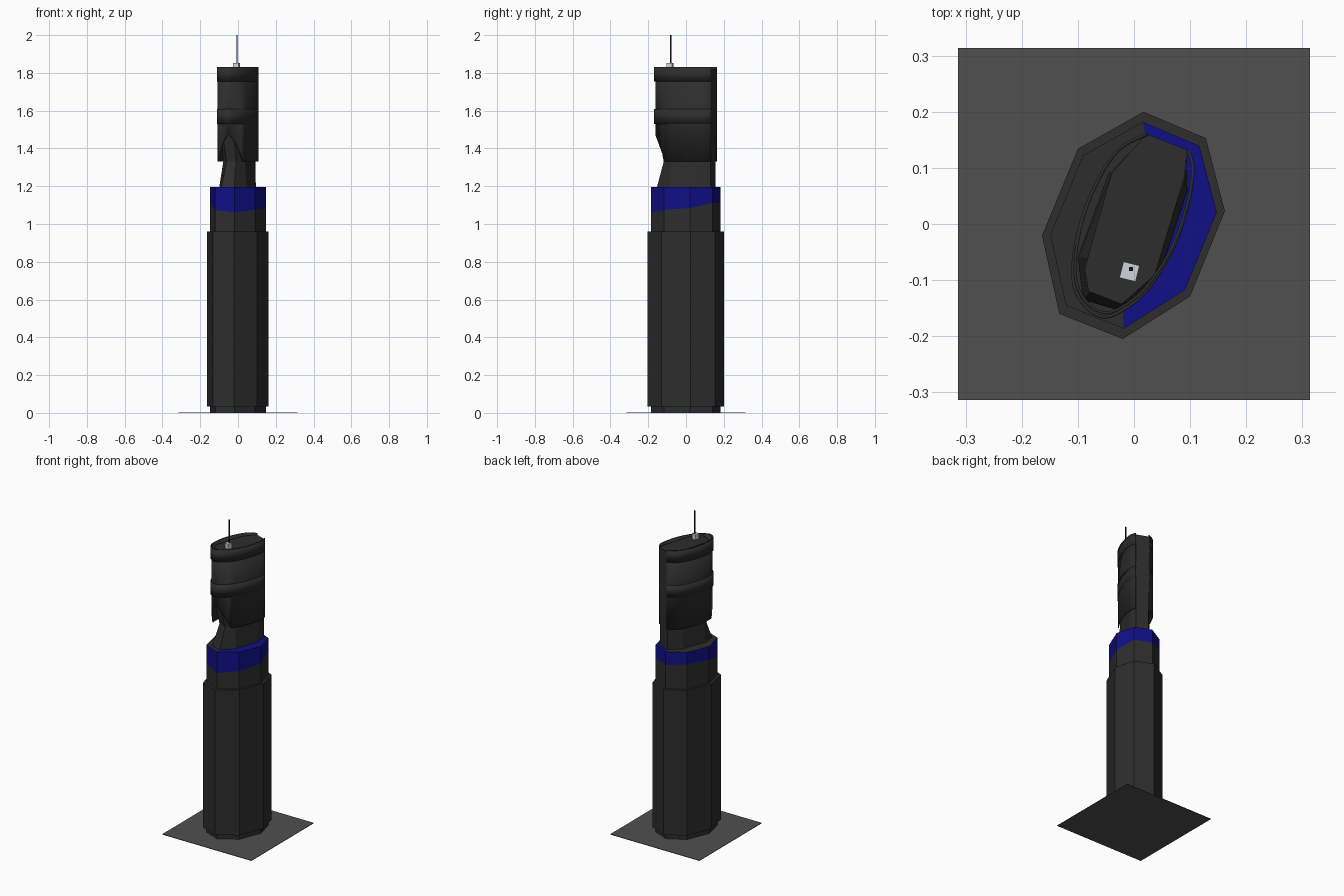
import bpy, bmesh, math
from mathutils import Vector

if "Cube" in bpy.data.objects:
    bpy.data.objects.remove(bpy.data.objects["Cube"])


def material(name, r, g, b):
    m = bpy.data.materials.new(name)
    m.diffuse_color = (r, g, b, 1)
    m.use_nodes = True
    m.node_tree.nodes["Principled BSDF"].inputs["Base Color"].default_value = m.diffuse_color
    return m


DARK = material("dark_cladding", 0.026, 0.026, 0.026)
BLUE = material("deep_blue", 0.005, 0.005, 0.24)
PAVING = material("grey_paving", 0.08, 0.08, 0.08)
LIGHT = material("light_grey", 0.65, 0.67, 0.68)
BLACK = material("black_metal", 0.008, 0.008, 0.008)


def at(pts, z, s=1.0):
    """Scaled outline lifted to height z (a number or one per point)."""
    zs = z if isinstance(z, list) else [z] * len(pts)
    return [(x * s, y * s, h) for (x, y), h in zip(pts, zs)]


def loft(name, rings, mats, closed=True, bottom=True, top=True, thick=0):
    """Skin between rings of equal point count."""
    bm = bmesh.new()
    rows = [[bm.verts.new(p) for p in ring] for ring in rings]
    n = len(rows[0])
    for a, b in zip(rows, rows[1:]):
        for i in range(n if closed else n - 1):
            j = (i + 1) % n
            bm.faces.new((a[i], a[j], b[j], b[i]))
    if closed and bottom:
        bm.faces.new(rows[0])
    if closed and top:
        bm.faces.new(rows[-1])
    if closed:
        bmesh.ops.recalc_face_normals(bm, faces=bm.faces)
    else:
        bmesh.ops.reverse_faces(bm, faces=[f for f in bm.faces
                                           if f.normal.dot(f.calc_center_median()) < 0])
    me = bpy.data.meshes.new(name)
    bm.to_mesh(me)
    bm.free()
    ob = bpy.data.objects.new(name, me)
    bpy.context.collection.objects.link(ob)
    for m in mats:
        me.materials.append(m)
    if thick:
        mod = ob.modifiers.new("thickness", "SOLIDIFY")
        mod.thickness = thick
        mod.offset = -1
    return ob


def smooth(ob):
    bpy.ops.object.select_all(action="DESELECT")
    ob.select_set(True)
    bpy.context.view_layer.objects.active = ob
    bpy.ops.object.shade_smooth_by_angle(angle=math.radians(30))


def square(cx, cy, r, turn=0.0):
    return [(cx + r * math.cos(turn + math.pi * (k / 2 + .25)),
             cy + r * math.sin(turn + math.pi * (k / 2 + .25))) for k in range(4)]


# Ground plate
plaza = square(0, 0, 0.314 * math.sqrt(2))
loft("plaza_plate", [at(plaza, 0), at(plaza, 0.003)], [PAVING])

# Eight-sided lower tower with recessed foot and shoulder
OCT = [(.017, .2), (.128, .153), (.162, .023), (.1, -.129),
       (-.02, -.205), (-.133, -.16), (-.164, -.021), (-.1, .134)]
IN = 0.91
loft("lower_tower", [at(OCT, .003, IN), at(OCT, .035, IN), at(OCT, .035),
                     at(OCT, .96), at(OCT, .96, IN)], [DARK])
band_z = [1.11, 1.11, 1.085, 1.075, 1.06, 1.075, 1.11, 1.12]
loft("shoulder", [at(OCT, .96, IN), at(OCT, band_z, IN)], [DARK], top=False, bottom=False)

# Blue crown band, with its terrace blue on the right half
NECK = [(.022, .155), (.093, .13), (.095, .06), (.045, -.09),
        (-.02, -.155), (-.09, -.135), (-.1, -.06), (-.045, .09)]
band = loft("blue_band", [at(OCT, band_z, IN), at(OCT, 1.195, IN), at(NECK, 1.195)],
            [BLUE, DARK], bottom=False, top=False)
for f in band.data.polygons:
    c = f.center
    if abs(f.normal.z) > .7 and c.x < .35 * c.y + .0 and c.x < 0.05:
        f.material_index = 1

# Faceted core, pinched at the neck
WAIST = [(.022, .157), (.093, .13), (.09, .08), (.037, -.08),
         (-.01, -.118), (-.06, -.1), (-.078, -.06), (-.04, .09)]
ROOF = [(.022, .161), (.095, .132), (.09, .084), (.037, -.091),
        (-.022, -.143), (-.081, -.12), (-.088, -.08), (-.04, .09)]
loft("tower_core", [at(NECK, 1.19), at(WAIST, 1.33), at(ROOF, 1.47), at(ROOF, 1.82)], [DARK])

# Curved shell outline, open at the back facet
KEYS = [(.022, .163), (-.03, .134), (-.071, .071), (-.101, -.009), (-.112, -.089),
        (-.097, -.139), (-.058, -.168), (-.017, -.155), (.028, -.116),
        (.072, -.045), (.099, .036), (.108, .098), (.099, .132)]


def curve_through(keys, steps):
    k = [Vector(p) for p in [keys[0]] + keys + [keys[-1]]]
    out = []
    for i in range(1, len(k) - 2):
        a, b, c, d = k[i - 1:i + 3]
        for s in range(steps):
            t = s / steps
            p = .5 * (2 * b + (c - a) * t + (2 * a - 5 * b + 4 * c - d) * t * t
                      + (3 * b - a - 3 * c + d) * t ** 3)
            out.append((p.x, p.y))
    return out + [keys[-1]]


COLLAR = curve_through(KEYS, 5)
SHELL = []
for x, y in COLLAR:
    s = .955 + .044 * min(1, max(0, (y + .1) / .2))   # collars fade towards the back
    SHELL.append((x * s, y * s))

# Shell with the front lower edge cut away on a slope
cut = [1.33 + max(0, -y * 1.045 - .115) * 2.6 for x, y in SHELL]
smooth(loft("curved_shell", [at(SHELL, cut), at(SHELL, 1.83)], [DARK], closed=False, thick=.005))
for name, lo, hi in (("middle_collar", 1.53, 1.61), ("top_collar", 1.755, 1.83)):
    smooth(loft(name, [at(COLLAR, lo), at(COLLAR, hi)], [DARK], closed=False, thick=.006))

# Roof box and mast
box = square(-.008, -.085, .021, -.25)
loft("mast_box", [at(box, 1.815), at(box, 1.853)], [LIGHT])
mast = square(-.005, -.08, .005)
loft("mast", [at(mast, 1.85), at(mast, 2.0)], [BLACK])
